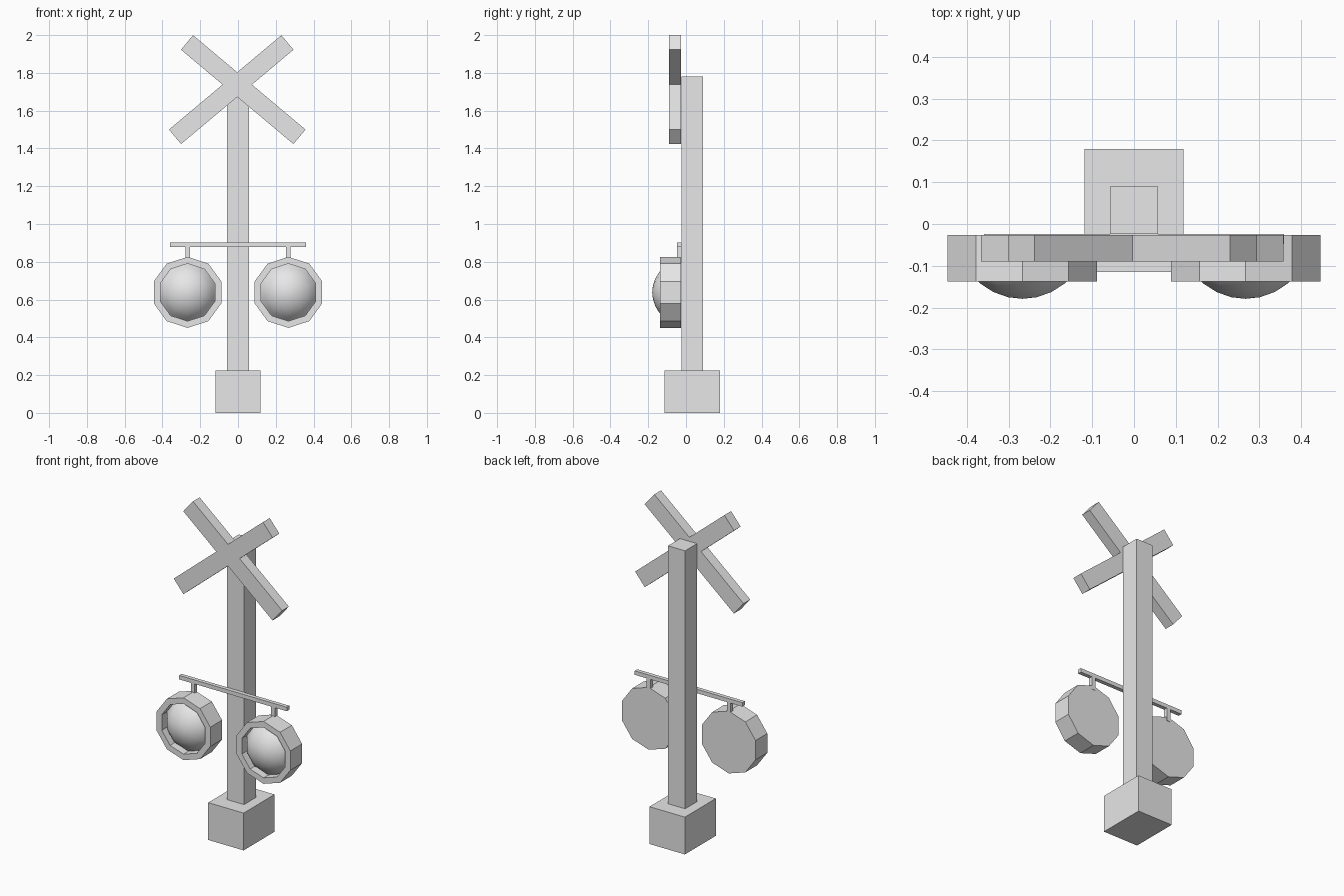
import bpy
from math import sin, cos, tan, radians, pi

if "Cube" in bpy.data.objects:
    bpy.data.objects.remove(bpy.data.objects["Cube"], do_unlink=True)

grey = bpy.data.materials.new("light_grey")
grey.use_nodes = True
grey.diffuse_color = (0.8, 0.8, 0.8, 1)
grey.node_tree.nodes["Principled BSDF"].inputs["Base Color"].default_value = (0.8, 0.8, 0.8, 1)


def add_mesh(name, verts, faces, smooth=False):
    mesh = bpy.data.meshes.new(name)
    mesh.from_pydata(verts, [], faces)
    mesh.materials.append(grey)
    mesh.polygons.foreach_set("use_smooth", [smooth] * len(faces))
    mesh.update()
    obj = bpy.data.objects.new(name, mesh)
    bpy.context.collection.objects.link(obj)
    return obj


def prism(name, outline, front, back):
    """Extrude a counter-clockwise (x, z) outline from front to back along y."""
    n = len(outline)
    verts = [(x, y, z) for y in (front, back) for x, z in outline]
    faces = [tuple(range(n)), tuple(range(2 * n - 1, n - 1, -1))]
    faces += [(i, n + i, n + (i + 1) % n, (i + 1) % n) for i in range(n)]
    return add_mesh(name, verts, faces)


def box(name, x0, x1, y0, y1, z0, z1):
    return prism(name, [(x0, z0), (x1, z0), (x1, z1), (x0, z1)], y0, y1)


def lathe(name, profile, cx, cz, smooth=False, sides=10):
    """Revolve (radius, y) points about a y axis; a zero radius makes a tip."""
    verts, faces, rings = [], [], []
    for r, y in profile:
        count = sides if r > 0 else 1
        rings.append([len(verts) + i for i in range(count)])
        for i in range(count):
            a = pi / 2 + 2 * pi * i / sides
            verts.append((cx + r * cos(a), y, cz + r * sin(a)))
    for a, b in zip(rings, rings[1:]):
        for i in range(sides):
            j = (i + 1) % sides
            if len(b) == 1:
                faces.append((a[i], b[0], a[j]))
            else:
                faces.append((a[i], b[i], b[j], a[j]))
    if not smooth:
        faces.append(tuple(rings[0]))
    # Outward winding for profiles that run from back to front
    return add_mesh(name, verts, [f[::-1] for f in faces], smooth)


# Base and pole
box("base_block", -0.118, 0.118, -0.115, 0.179, 0, 0.225)
box("pole", -0.057, 0.057, -0.024, 0.09, 0.225, 1.78)

# Crossed boards as one outline: upper arms are shorter than lower arms
tilt, half = radians(40), 0.05
cx, cz = -0.004, 1.738
outline = []
for angle, length in ((tilt, 0.347), (pi - tilt, 0.347),
                      (pi + tilt, 0.43), (-tilt, 0.43)):
    for side in (-half, half):
        outline.append((cx + length * cos(angle) - side * sin(angle),
                        cz + length * sin(angle) + side * cos(angle)))
    # Notch between this arm and the next
    k = len(outline) // 3
    dx, dz = ((0, half / cos(tilt)), (-half / sin(tilt), 0),
              (0, -half / cos(tilt)), (half / sin(tilt), 0))[k]
    outline.append((cx + dx, cz + dz))
prism("crossed_boards", outline, -0.09, -0.026)

# Crossbar carrying the lamps
box("crossbar", -0.359, 0.359, -0.048, -0.024, 0.878, 0.902)

# Hanging lamps: recessed housing with a domed lens
lamp_z, lens_r, tip = 0.638, 0.173, -0.179
for label, x in (("left", 0.267), ("right", -0.267)):
    box(label + "_hanger", x - 0.012, x + 0.012, -0.048, -0.024, 0.8, 0.878)
    lathe(label + "_lamp_housing",
          [(0.188, -0.026), (0.188, -0.138), (0.152, -0.138), (0.152, -0.09)], x, lamp_z)
    dome = [(lens_r * sin(radians(a)), tip + lens_r * (1 - cos(radians(a))))
            for a in (62, 50, 38, 25, 12, 0)]
    lathe(label + "_lens", dome, x, lamp_z, smooth=True)
